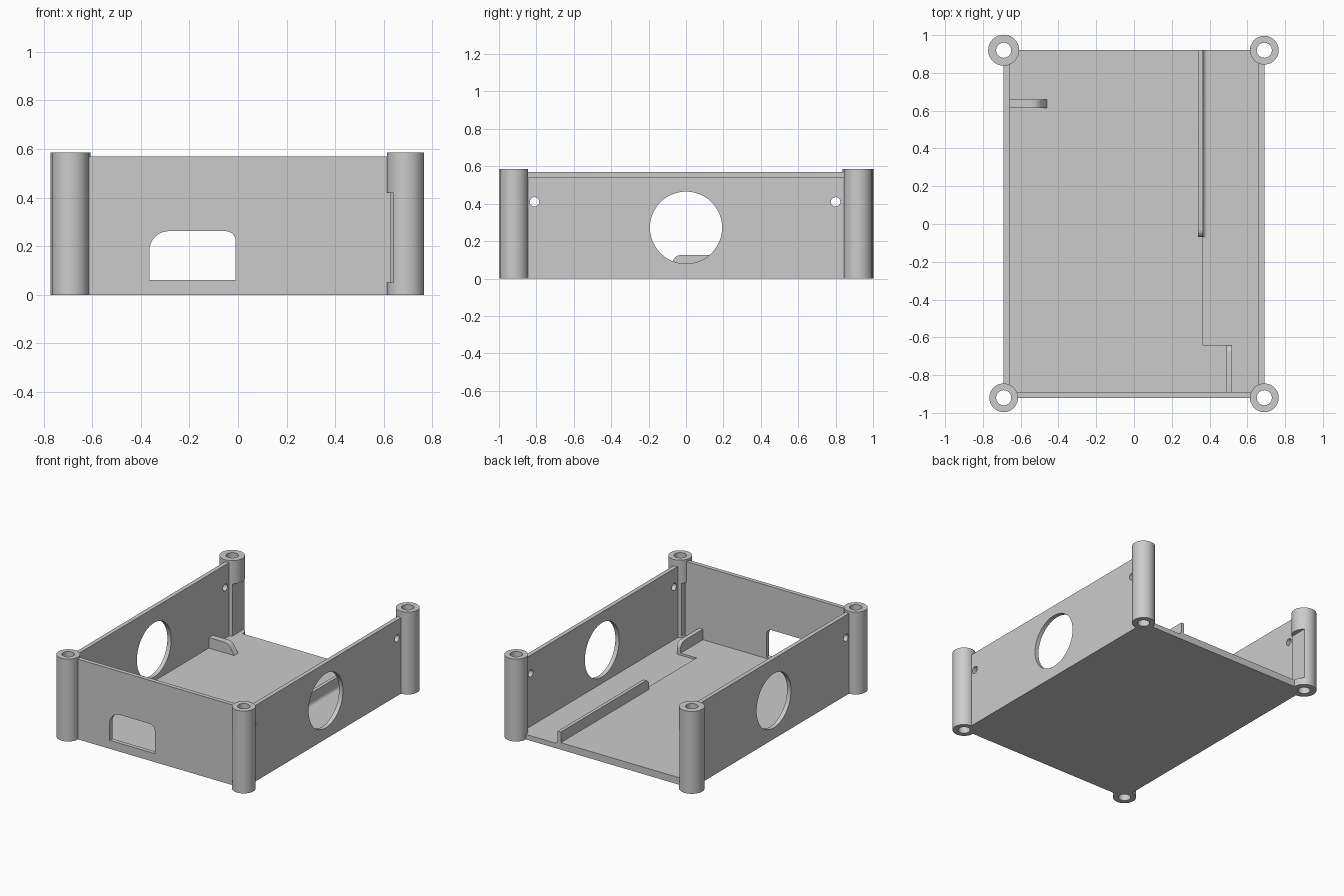
import bpy
import math

cube = bpy.data.objects.get("Cube")
if cube:
    bpy.data.objects.remove(cube, do_unlink=True)

grey = bpy.data.materials.new("plain_grey")
grey.use_nodes = True
COLOUR = (0.6, 0.6, 0.6, 1)
grey.diffuse_color = COLOUR
grey.node_tree.nodes["Principled BSDF"].inputs["Base Color"].default_value = COLOUR


def prism(name, outline, axis, start, end):
    """Extrude an outline along an axis: x uses (y, z), y uses (x, z), z uses (x, y)."""
    place = {"x": lambda a, b, d: (d, a, b),
             "y": lambda a, b, d: (a, d, b),
             "z": lambda a, b, d: (a, b, d)}[axis]
    n = len(outline)
    verts = [place(a, b, d) for d in (start, end) for a, b in outline]
    faces = [list(range(n)), list(range(n, 2 * n))]
    faces += [[i, (i + 1) % n, n + (i + 1) % n, n + i] for i in range(n)]
    mesh = bpy.data.meshes.new(name)
    mesh.from_pydata(verts, [], faces)
    mesh.materials.append(grey)
    obj = bpy.data.objects.new(name, mesh)
    bpy.context.collection.objects.link(obj)
    bpy.ops.object.select_all(action="DESELECT")
    obj.select_set(True)
    bpy.context.view_layer.objects.active = obj
    bpy.ops.object.mode_set(mode="EDIT")
    bpy.ops.mesh.select_all(action="SELECT")
    bpy.ops.mesh.normals_make_consistent(inside=False)
    bpy.ops.object.mode_set(mode="OBJECT")
    return obj


def rect(a0, a1, b0, b1):
    return [(a0, b0), (a1, b0), (a1, b1), (a0, b1)]


def arc(a, b, r, start=0, end=360, steps=48):
    full = end - start == 360
    count = steps if full else steps + 1
    angles = [math.radians(start + (end - start) * i / steps) for i in range(count)]
    return [(a + r * math.cos(t), b + r * math.sin(t)) for t in angles]


def cut(obj, *cutters):
    bpy.context.view_layer.objects.active = obj
    for cutter in cutters:
        mod = obj.modifiers.new("cut", "BOOLEAN")
        mod.operation = "DIFFERENCE"
        mod.solver = "EXACT"
        mod.object = cutter
        bpy.ops.object.modifier_apply(modifier=mod.name)
        bpy.data.objects.remove(cutter, do_unlink=True)


def smooth(obj):
    bpy.ops.object.select_all(action="DESELECT")
    obj.select_set(True)
    bpy.context.view_layer.objects.active = obj
    bpy.ops.object.shade_smooth_by_angle(angle=math.radians(30))


PX, PY = 0.69, 0.92
FLOOR, LOW = 0.05, 0.035
EDGE, NOOK = 0.365, 0.52


def bore(x, y):
    return prism("bore_cutter", arc(x, y, 0.04), "z", -0.1, 0.7)


# Floor: a raised area and a slightly lower side bay
raised = [(-PX, -PY), (NOOK, -PY), (NOOK, -0.64), (EDGE, -0.64), (EDGE, PY), (-PX, PY)]
floor = prism("floor_main", raised, "z", 0, FLOOR)
cut(floor, bore(-PX, -PY), bore(-PX, PY))
bay = [(NOOK, -PY), (PX, -PY), (PX, PY), (EDGE, PY), (EDGE, -0.64), (NOOK, -0.64)]
floor_bay = prism("floor_bay", bay, "z", 0, LOW)
cut(floor_bay, bore(PX, -PY), bore(PX, PY))

# Corner posts, hollow, two with an inner relief
for side, sx in (("right", -1), ("left", 1)):
    for end, sy in (("front", -1), ("back", 1)):
        radius = 0.082 if (sx, sy) == (-1, 1) else 0.076
        post = prism(f"{end}_{side}_post", arc(sx * PX, sy * PY, radius), "z", 0, 0.585)
        cut(post, bore(sx * PX, sy * PY))
        if sx != sy:
            xs = sorted((sx * 0.5, sx * 0.64))
            ys = sorted((sy * 0.8, sy * 1.1))
            cut(post, prism("relief_cutter", rect(*xs, *ys), "z", FLOOR, 0.42))
        smooth(post)

# Side walls with a large round vent and two screw holes
for side, sx, top in (("right", -1, 0.57), ("left", 1, 0.54)):
    wall = prism(f"{side}_wall", rect(-0.86, 0.86, 0, top), "x", sx * 0.66, sx * PX)
    holes = [(0, 0.272, 0.193), (-0.81, 0.41, 0.025), (0.8, 0.41, 0.025)]
    cut(wall, *[prism("hole_cutter", arc(y, z, r), "x", sx * 0.6, sx * 0.8)
                for y, z, r in holes])
    smooth(wall)

# Front wall with a rounded cable opening
front = prism("front_wall", rect(-0.63, 0.63, 0, 0.57), "y", -PY, -0.89)
opening = [(-0.365, 0.06), (-0.01, 0.06)]
opening += arc(-0.05, 0.222, 0.04, 0, 90, 8)
opening += arc(-0.285, 0.182, 0.08, 90, 180, 10)
cut(front, prism("opening_cutter", opening, "y", -1, -0.8))
smooth(front)

# Long guide rail, rounded at its inner end
rail_side = [(PY, 0.02), (PY, 0.125)] + arc(-0.03, 0.085, 0.04, 90, 180, 8) + [(-0.07, 0.02)]
smooth(prism("guide_rail", rail_side, "x", 0.34, EDGE))
fillet = [(EDGE, 0.02), (0.39, 0.02), (0.39, LOW)]
fillet += arc(0.39, 0.06, 0.025, 270, 180, 6)
smooth(prism("rail_fillet", fillet, "y", -0.07, PY))

# Small locating tab on the right wall
tab = [(-0.67, 0.02), (-0.46, 0.02), (-0.46, FLOOR)]
tab += arc(-0.54, 0.065, 0.06, 40, 90, 6) + [(-0.67, 0.125)]
smooth(prism("side_tab", tab, "y", 0.615, 0.66))

# Short locating fin behind the front wall
fin = [(-0.9, 0.02), (-0.64, 0.02), (-0.64, 0.085)]
fin += arc(-0.68, 0.085, 0.04, 0, 90, 6) + [(-0.9, 0.125)]
smooth(prism("front_fin", fin, "x", 0.49, NOOK))
